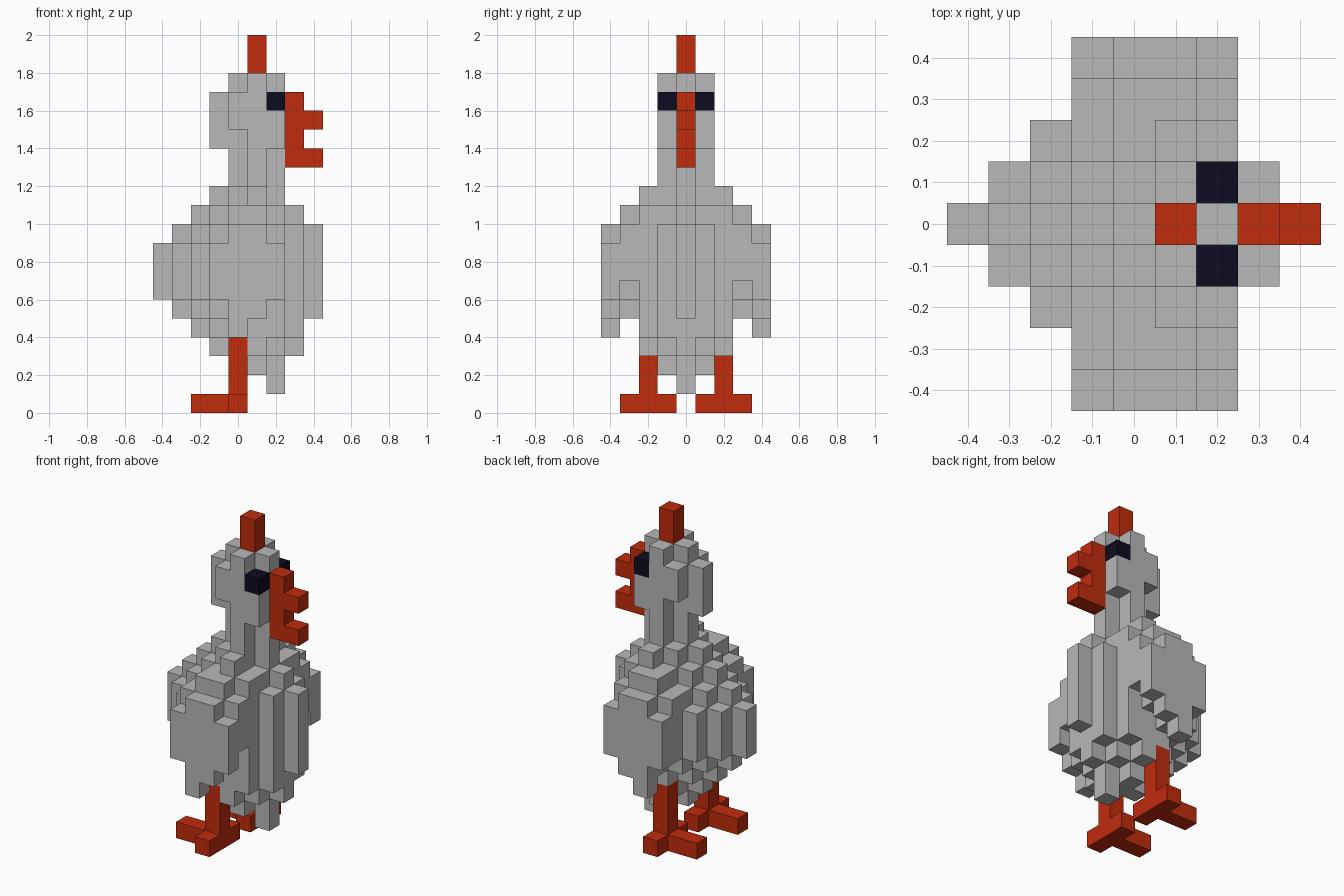
import bpy, bmesh, math
from mathutils import Vector

cube = bpy.data.objects.get("Cube")
if cube:
    bpy.data.objects.remove(cube, do_unlink=True)

S = 0.1  # block size


def material(name, rgb):
    m = bpy.data.materials.new(name)
    m.use_nodes = True
    m.diffuse_color = (*rgb, 1)
    bsdf = m.node_tree.nodes["Principled BSDF"]
    bsdf.inputs["Base Color"].default_value = (*rgb, 1)
    bsdf.inputs["Roughness"].default_value = 0.9
    return m


GREY = material("feather grey", (0.48, 0.48, 0.48))
RED = material("beak red", (0.53, 0.025, 0.004))
DARK = material("eye navy", (0.0037, 0.0037, 0.014))


def column(i, j, lo, hi):
    """Stack of blocks over grid cell (i, j) between block heights lo and hi."""
    return {(i, j, k) for k in range(lo, hi)}


def columns(j, first, spans):
    """Row of columns along x, starting at cell 'first'."""
    cells = set()
    for n, (lo, hi) in enumerate(spans):
        cells |= column(first + n, j, lo, hi)
    return cells


def mirror(cells):
    return {(i, -j, k) for i, j, k in cells}


def build(name, cells, mat):
    """Outer skin of a set of blocks, with coplanar faces merged."""
    bm = bmesh.new()
    verts = {}

    def vert(p):
        if p not in verts:
            verts[p] = bm.verts.new(((p[0] - 0.5) * S, (p[1] - 0.5) * S, p[2] * S))
        return verts[p]

    for c in sorted(cells):
        for axis in range(3):
            u, v = (axis + 1) % 3, (axis + 2) % 3
            for side in (0, 1):
                near = list(c)
                near[axis] += 1 if side else -1
                if tuple(near) in cells:
                    continue
                quad = []
                for a, b in ((0, 0), (1, 0), (1, 1), (0, 1)):
                    p = list(c)
                    p[axis] += side
                    p[u] += a
                    p[v] += b
                    quad.append(vert(tuple(p)))
                bm.faces.new(quad if side else quad[::-1])
    bmesh.ops.dissolve_limit(bm, angle_limit=math.radians(1),
                             verts=bm.verts[:], edges=bm.edges[:])
    me = bpy.data.meshes.new(name)
    bm.to_mesh(me)
    bm.free()
    me.materials.append(mat)
    ob = bpy.data.objects.new(name, me)
    bpy.context.collection.objects.link(ob)
    return ob


# Body: a centre slice and two mirrored slices per side, tail (-x) to breast (+x)
body = columns(0, -4, [(6, 9), (5, 10), (4, 11), (3, 12), (2, 12),
                       (2, 12), (1, 12), (3, 11), (5, 10)])
flank = columns(1, -3, [(6, 9), (5, 10), (4, 11), (3, 12), (2, 12), (3, 11), (4, 10)])
flank |= columns(2, -2, [(6, 9), (5, 10), (4, 11), (3, 12), (4, 11)])
build("body", body | flank | mirror(flank), GREY)

# Neck and head
head = columns(0, -1, [(14, 17), (12, 18), (12, 18), (12, 18)])
cheek = columns(1, 0, [(15, 17), (12, 18), (14, 16)])
build("head", head | cheek | mirror(cheek), GREY)

# Beak, wattle and comb
build("beak", column(3, 0, 13, 17) | {(4, 0, 13), (4, 0, 15)}, RED)
build("comb", column(1, 0, 18, 20), RED)

# Paired parts
wing = columns(3, -1, [(6, 10), (5, 11), (6, 11), (7, 10)])
wing |= columns(4, -1, [(6, 9), (4, 10), (5, 10), (6, 9)])
leg = column(0, 2, 1, 4)
foot = {(0, 1, 0), (0, 2, 0), (0, 3, 0), (-1, 2, 0), (-2, 2, 0)}
eye = {(2, 1, 16)}
for part, cells, mat in (("wing", wing, GREY), ("leg", leg, RED),
                         ("foot", foot, RED), ("eye", eye, DARK)):
    build("left_" + part, cells, mat)
    build("right_" + part, mirror(cells), mat)
